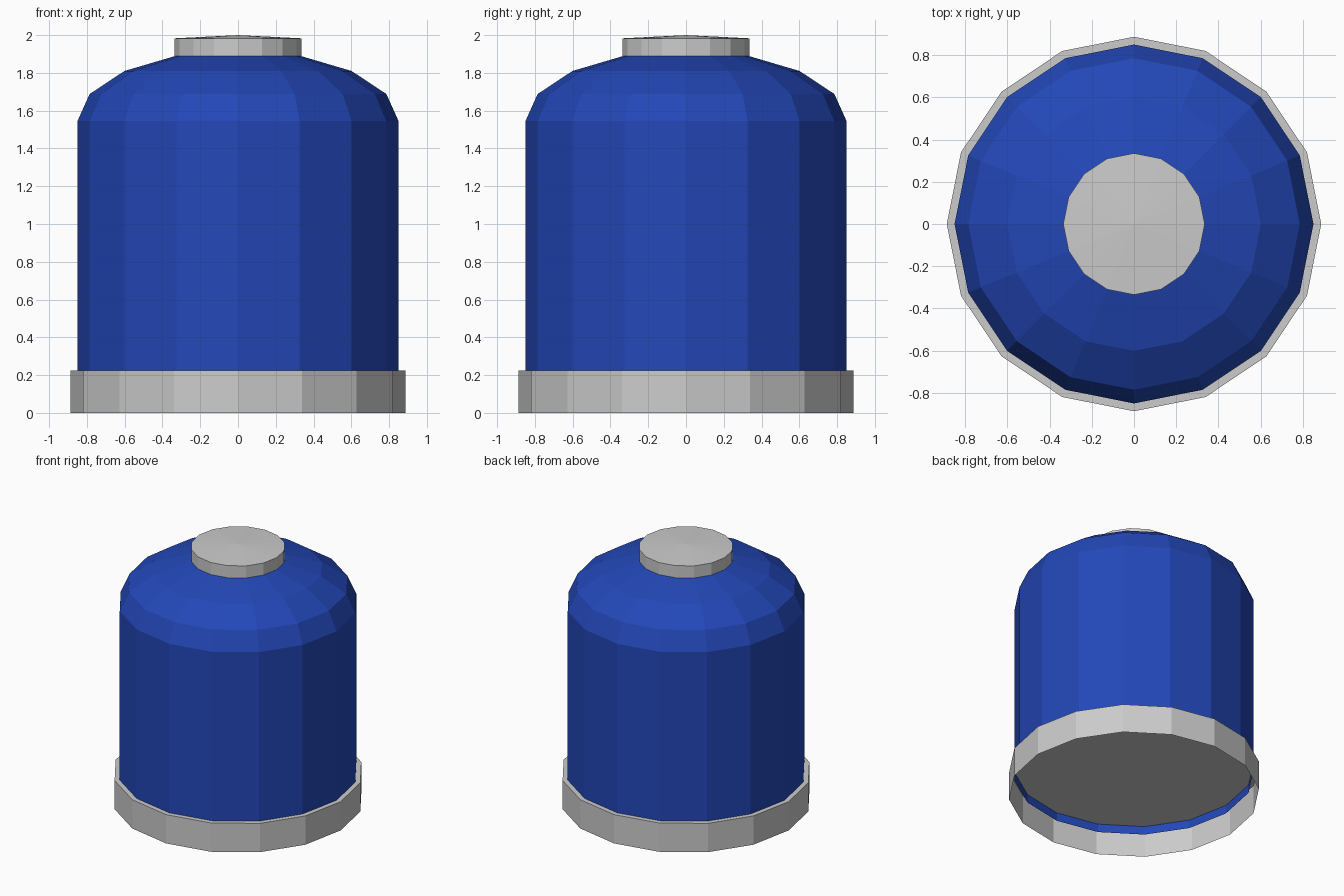
import bpy, bmesh
from math import sin, cos, pi

if "Cube" in bpy.data.objects:
    bpy.data.objects.remove(bpy.data.objects["Cube"])

SIDES = 16


def lathe(name, profile, material=None):
    """Spin a bottom-to-top (radius, z) profile around z; radius 0 closes at the axis."""
    bm = bmesh.new()
    rings = []
    for r, z in profile:
        if r == 0:
            rings.append([bm.verts.new((0, 0, z))] * SIDES)
        else:
            rings.append([bm.verts.new((r * cos(2 * pi * i / SIDES),
                                        r * sin(2 * pi * i / SIDES), z))
                          for i in range(SIDES)])
    for low, high in zip(rings, rings[1:]):
        for i in range(SIDES):
            j = (i + 1) % SIDES
            corners = [low[i], low[j], high[j], high[i]]
            bm.faces.new(list(dict.fromkeys(corners)))
    mesh = bpy.data.meshes.new(name)
    bm.to_mesh(mesh)
    bm.free()
    obj = bpy.data.objects.new(name, mesh)
    bpy.context.collection.objects.link(obj)
    if material:
        mesh.materials.append(material)
    return obj


blue = bpy.data.materials.new("blue")
blue.diffuse_color = (0.0165, 0.063, 0.477, 1)
blue.use_nodes = True
blue.node_tree.nodes["Principled BSDF"].inputs["Base Color"].default_value = blue.diffuse_color

# Base collar: closed on top, open underneath
lathe("base_collar", [(0.887, 0), (0.887, 0.225), (0, 0.225)])

# Body: open tube reaching a little into the collar, with a flattened dome
RADIUS, SHOULDER, DOME = 0.85, 1.545, 0.375
dome = [(RADIUS * cos(k * pi / 8), SHOULDER + DOME * sin(k * pi / 8)) for k in range(4)]
lathe("body", [(RADIUS, 0.16)] + dome + [(0, SHOULDER + DOME)], blue)

# Top cap: short disc with a very shallow cone
lathe("top_cap", [(0.335, 1.875), (0.335, 1.983), (0, 2.0)])
